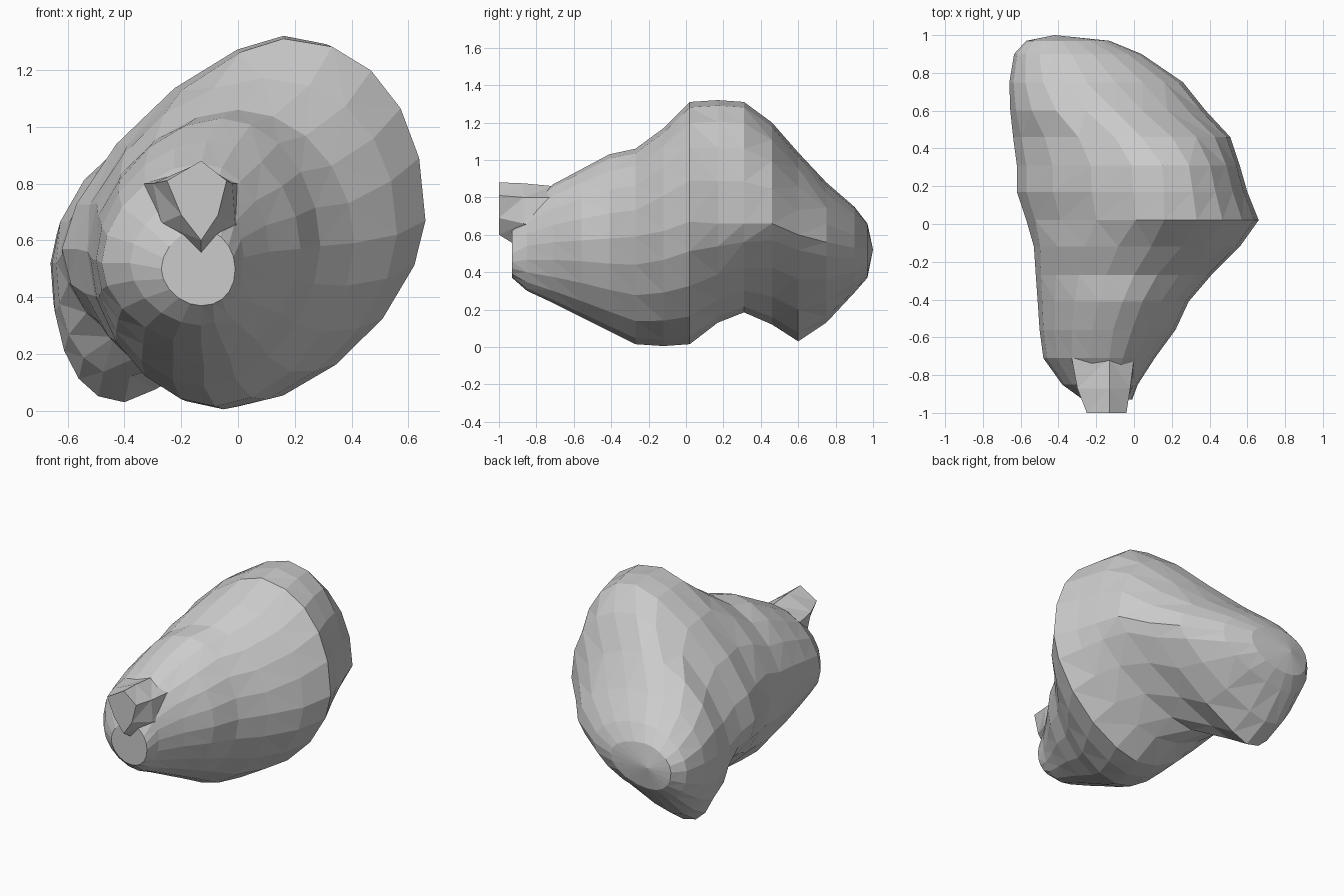
import bpy, bmesh
from math import sin, cos, pi

if "Cube" in bpy.data.objects:
    bpy.data.objects.remove(bpy.data.objects["Cube"])

# Cross-sections from front to back, 15 stations:
# y, then left, right, bottom and top extreme points as (x, z)
EXTREMES = [
    (-.93, (-.27, .50), (-.01, .50), (-.13, .37), (-.13, .64)),
    (-.85, (-.38, .52), (.02, .54), (-.13, .30), (-.13, .76)),
    (-.71, (-.48, .52), (.11, .56), (-.13, .235), (-.13, .87)),
    (-.56, (-.50, .53), (.22, .57), (-.12, .16), (-.11, .95)),
    (-.41, (-.51, .53), (.29, .58), (-.12, .085), (-.06, 1.03)),
    (-.27, (-.52, .54), (.41, .59), (-.08, .015), (.00, 1.06)),
    (-.12, (-.53, .56), (.56, .62), (-.05, .005), (.09, 1.17)),
    (.02, (-.57, .57), (.66, .67), (.00, .015), (.16, 1.31)),
    (.17, (-.62, .57), (.60, .66), (-.03, .13), (.16, 1.32)),
    (.31, (-.62, .55), (.56, .66), (-.20, .185), (.15, 1.31)),
    (.46, (-.64, .52), (.51, .66), (-.38, .12), (.04, 1.20)),
    (.60, (-.655, .52), (.38, .60), (-.40, .03), (-.10, 1.04)),
    (.75, (-.66, .52), (.26, .56), (-.42, .13), (-.25, .88)),
    (.90, (-.635, .52), (.04, .53), (-.42, .29), (-.33, .75)),
    (.97, (-.57, .52), (-.13, .53), (-.40, .37), (-.38, .66)),
]
# Roundness of the lower right quarter (low values pinch in above the foot)
LOW_RIGHT = [2.2, 2.0, 1.9, 1.8, 1.8, 1.75, 1.7, 1.65, 1.6, 1.5, 1.3, 1.2, 1.35, 1.7, 1.9]
STEPS = 5


def quarter(side, pole, n, flip):
    """Superellipse points between a side extreme and a top or bottom extreme."""
    pts = []
    for i in range(STEPS):
        a = pi / 2 * i / STEPS
        if flip:
            a = pi / 2 - a
        u, v = max(cos(a), 0) ** (2 / n), max(sin(a), 0) ** (2 / n)
        pts.append((pole[0] + (side[0] - pole[0]) * u,
                    side[1] + (pole[1] - side[1]) * v))
    return pts


def outline(y, left, right, bottom, top, low_right):
    up_right = 2.2 if -.2 < y < .5 else 1.95
    up_left = 1.5 if -.05 < y < .5 else 1.85
    low_left = 2.3 if y > .4 else 1.85
    return (quarter(right, top, up_right, False) + quarter(left, top, up_left, True)
            + quarter(left, bottom, low_left, False)
            + quarter(right, bottom, low_right, True))


def loft(name, outlines, tip=None):
    """Skin (y, outline) pairs; the back ends in a tip point or a flat cap."""
    bm = bmesh.new()
    rings = [[bm.verts.new((x, y, z)) for x, z in pts] for y, pts in outlines]
    count = len(rings[0])
    for a, b in zip(rings, rings[1:]):
        for i in range(count):
            j = (i + 1) % count
            bm.faces.new((a[i], a[j], b[j], b[i]))
    bmesh.ops.triangulate(bm, faces=bm.faces[:])
    bm.faces.new(rings[0])
    if tip:
        end = bm.verts.new(tip)
        for i in range(count):
            bm.faces.new((rings[-1][i], rings[-1][(i + 1) % count], end))
    bmesh.ops.recalc_face_normals(bm, faces=bm.faces)
    mesh = bpy.data.meshes.new(name)
    bm.to_mesh(mesh)
    bm.free()
    bpy.context.collection.objects.link(bpy.data.objects.new(name, mesh))


# Body: blunt front lobe, swollen middle, and tail lobe with a foot
body = [(s[0], outline(*s, n)) for s, n in zip(EXTREMES, LOW_RIGHT)]
loft("lumpy_body", body, (-.42, 1.0, .52))

# Snout: short six-sided stub, flat at the tip, flaring into the front lobe
snout_tip = [(-.13, .88), (-.04, .81), (-.07, .69), (-.13, .60), (-.20, .69), (-.25, .81)]
snout_mid = [(-.13, .875), (-.02, .80), (-.01, .66), (-.13, .52), (-.27, .66), (-.30, .80)]
snout_root = [(-.13, .86), (.00, .80), (.03, .62), (-.13, .48), (-.33, .62), (-.33, .80)]
loft("snout", [(-1.0, snout_tip), (-.87, snout_mid), (-.71, snout_root)])
